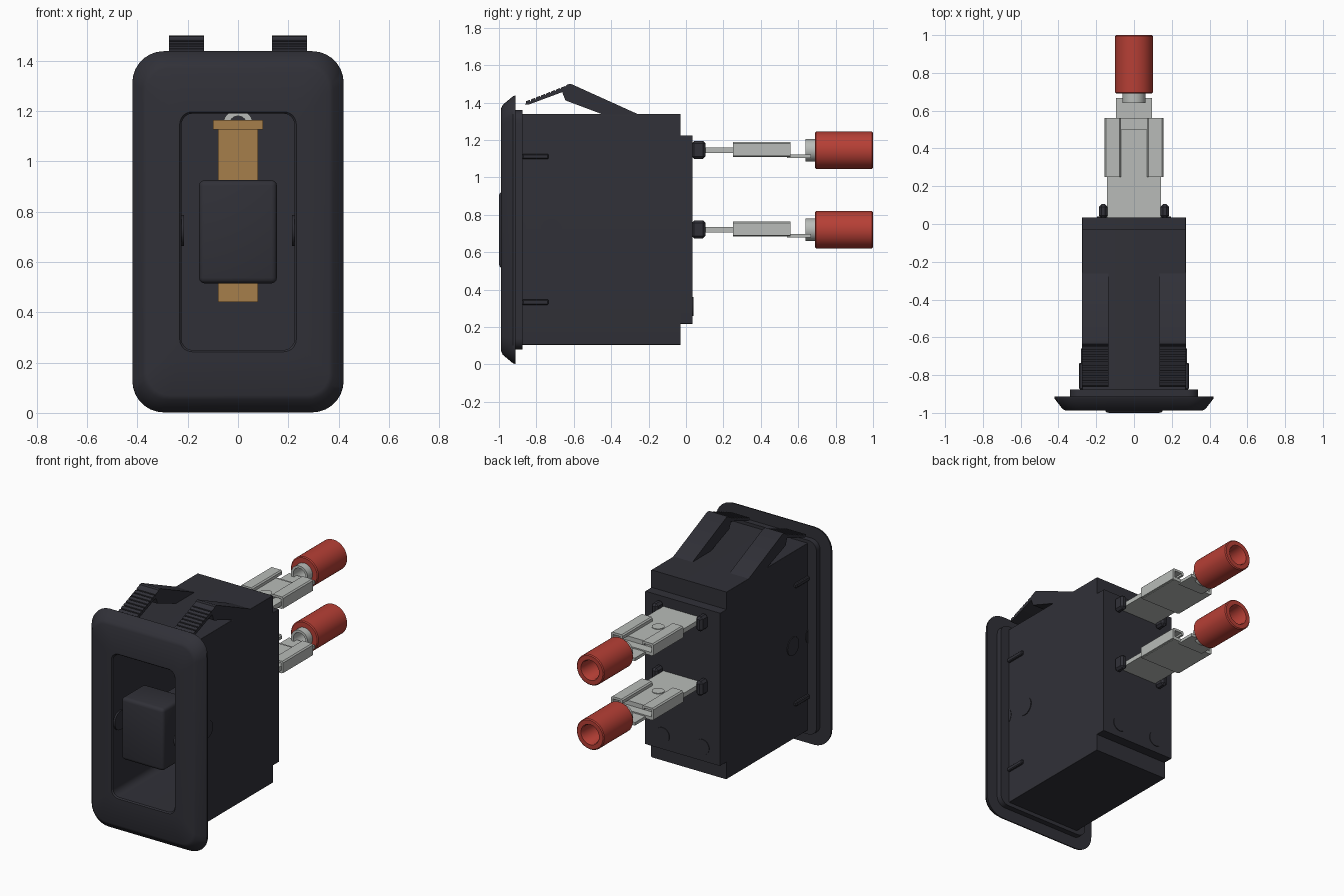
import bpy, bmesh, math
from mathutils import Matrix, Vector

cube = bpy.data.objects.get("Cube")
if cube:
    bpy.data.objects.remove(cube)


def material(name, rgb, rough=0.6):
    m = bpy.data.materials.new(name)
    m.use_nodes = True
    m.diffuse_color = (*rgb, 1)
    bsdf = m.node_tree.nodes["Principled BSDF"]
    bsdf.inputs["Base Color"].default_value = (*rgb, 1)
    bsdf.inputs["Roughness"].default_value = rough
    return m


BLACK = material("black plastic", (0.03, 0.03, 0.039))
RED = material("red sleeve", (0.47, 0.05, 0.036))
SILVER = material("tinned metal", (0.48, 0.5, 0.48))
BRONZE = material("bronze", (0.38, 0.21, 0.07))


def finish(name, bm, mat):
    bmesh.ops.recalc_face_normals(bm, faces=bm.faces[:])
    mesh = bpy.data.meshes.new(name)
    bm.to_mesh(mesh)
    bm.free()
    mesh.materials.append(mat)
    ob = bpy.data.objects.new(name, mesh)
    bpy.context.collection.objects.link(ob)
    bpy.ops.object.select_all(action="DESELECT")
    ob.select_set(True)
    bpy.context.view_layer.objects.active = ob
    bpy.ops.object.shade_smooth_by_angle(angle=math.radians(35))
    return ob


def box(name, x, y, z, mat, bevel=0, segments=1):
    """Box given by its (low, high) range on each axis."""
    bm = bmesh.new()
    bmesh.ops.create_cube(bm, size=1)
    for v in bm.verts:
        v.co = Vector([(r[0] + r[1]) / 2 + c * (r[1] - r[0]) for r, c in zip((x, y, z), v.co)])
    if bevel:
        bmesh.ops.bevel(bm, geom=bm.edges[:], offset=bevel, segments=segments,
                        profile=0.5, affect="EDGES")
    return finish(name, bm, mat)


def disc(name, center, radius, depth, axis, mat):
    """Short cylinder along the given axis."""
    bm = bmesh.new()
    turn = Vector((0, 0, 1)).rotation_difference(Vector(axis)).to_matrix().to_4x4()
    bmesh.ops.create_cone(bm, cap_ends=True, segments=32, radius1=radius, radius2=radius,
                          depth=depth, matrix=Matrix.Translation(center) @ turn)
    return finish(name, bm, mat)


def rounded_rect(half, low, high, radius, y):
    """Ring of points in the xz plane, the same count for every ring."""
    points = []
    corners = ((1, 1), (-1, 1), (-1, -1), (1, -1))
    for i, (sx, sz) in enumerate(corners):
        cx = sx * (half - radius)
        cz = high - radius if sz > 0 else low + radius
        for k in range(8):
            a = math.pi / 2 * (i + k / 7)
            points.append((cx + radius * math.cos(a), y, cz + radius * math.sin(a)))
    return points


def loft(name, rings, mat, closed=False, cap=False):
    bm = bmesh.new()
    loops = [[bm.verts.new(p) for p in ring] for ring in rings]
    pairs = list(zip(loops, loops[1:]))
    if closed:
        pairs.append((loops[-1], loops[0]))
    for a, b in pairs:
        for i in range(len(a)):
            j = (i + 1) % len(a)
            bm.faces.new((a[i], a[j], b[j], b[i]))
    if cap:
        bm.faces.new(loops[0])
        bm.faces.new(loops[-1])
    return finish(name, bm, mat)


def tube(name, profile, z, mat):
    """Closed (radius, y) profile turned about a y axis at height z."""
    rings = []
    for r, y in profile:
        rings.append([(r * math.cos(a), y, z + r * math.sin(a))
                      for a in (math.tau * k / 40 for k in range(40))])
    return loft(name, rings, mat, closed=True)


def extrude(name, points, axis, low, high, mat):
    """Flat outline extruded along x (points are y, z) or y (points are x, z)."""
    bm = bmesh.new()
    place = (lambda t, p: (t, p[0], p[1])) if axis == "x" else (lambda t, p: (p[0], t, p[1]))
    ends = [[bm.verts.new(place(t, p)) for p in points] for t in (low, high)]
    for end in ends:
        bm.faces.new(end)
    for i in range(len(points)):
        j = (i + 1) % len(points)
        bm.faces.new((ends[0][i], ends[0][j], ends[1][j], ends[1][i]))
    return finish(name, bm, mat)


# Bezel with chamfered rim, opening and stepped flange
loft("bezel", [
    rounded_rect(0.225, 0.25, 1.19, 0.045, -0.875),
    rounded_rect(0.225, 0.25, 1.19, 0.045, -0.98),
    rounded_rect(0.232, 0.243, 1.197, 0.05, -0.988),
    rounded_rect(0.362, 0.07, 1.37, 0.09, -0.988),
    rounded_rect(0.378, 0.052, 1.388, 0.1, -0.98),
    rounded_rect(0.42, 0.006, 1.434, 0.125, -0.925),
    rounded_rect(0.42, 0.002, 1.438, 0.125, -0.912),
    rounded_rect(0.34, 0.08, 1.36, 0.06, -0.912),
    rounded_rect(0.34, 0.08, 1.36, 0.06, -0.875),
], BLACK, closed=True)

# Hollow housing with a stepped back plate
loft("housing", [
    rounded_rect(0.225, 0.25, 1.19, 0.045, -0.1),
    rounded_rect(0.225, 0.25, 1.19, 0.045, -0.876),
    rounded_rect(0.275, 0.105, 1.34, 0.004, -0.876),
    rounded_rect(0.275, 0.105, 1.34, 0.004, -0.03),
    rounded_rect(0.274, 0.217, 1.225, 0.004, -0.03),
    rounded_rect(0.274, 0.217, 1.225, 0.004, 0.035),
], BLACK, cap=True)

# Rocker button and its stem
box("rocker_button", (-0.155, 0.155), (-1.0, -0.76), (0.515, 0.925), BLACK, 0.022, 3)
box("rocker_stem", (-0.1, 0.1), (-0.77, -0.1), (0.62, 0.82), BLACK)

for side, label in ((1, "left"), (-1, "right")):
    def span(a, b):
        return tuple(sorted((side * a, side * b)))

    # Pivot bosses, side marks and guide ribs
    disc(f"pivot_boss_{label}", (side * 0.246, -0.915, 0.725), 0.062, 0.064, (1, 0, 0), BLACK)
    disc(f"side_mark_{label}", (side * 0.276, -0.72, 0.72), 0.06, 0.008, (1, 0, 0), BLACK)
    for n, z in enumerate((0.333, 1.112)):
        box(f"guide_rib_{label}_{n}", span(0.27, 0.291), (-0.875, -0.735),
            (z - 0.014, z + 0.014), BLACK, 0.005)
    disc(f"back_mark_{label}", (side * 0.145, 0.036, 0.31), 0.05, 0.006, (0, 1, 0), BLACK)

    # Spring clip on top: sloped arm with a serrated thumb strip
    low, high = span(0.135, 0.275)
    extrude(f"clip_arm_{label}", [(-0.25, 1.335), (-0.615, 1.5), (-0.635, 1.497),
                                 (-0.665, 1.465), (-0.645, 1.412), (-0.44, 1.335)],
            "x", low, high, BLACK)
    strip = []
    for k in range(8):
        y, z = -0.655 - 0.027 * k, 1.483 - 0.0105 * k
        strip += [(y + 0.007, z + 0.005), (y - 0.012, z - 0.003), (y - 0.012, z - 0.014)]
    strip += [(-0.862, 1.39), (-0.84, 1.39), (-0.64, 1.464)]
    extrude(f"clip_teeth_{label}", strip, "x", low, high, BLACK)

# Two identical wire terminals
for z, label in ((1.145, "upper"), (0.72, "lower")):
    for side in (1, -1):
        x = sorted((side * 0.14, side * 0.186))
        box(f"{label}_terminal_guard_{'left' if side > 0 else 'right'}", x,
            (0.03, 0.105), (z - 0.046, z + 0.05), BLACK, 0.014)
        # Rolled edge locking the connector onto the blade
        edge = [(0.13, -0.035), (0.155, -0.03), (0.155, 0.037), (0.147, 0.045),
                (0.078, 0.045), (0.07, 0.037), (0.07, 0.018), (0.085, 0.018),
                (0.085, 0.03), (0.14, 0.03), (0.14, -0.02), (0.13, -0.02)]
        extrude(f"{label}_connector_edge_{'left' if side > 0 else 'right'}",
                [(side * px, z + pz) for px, pz in edge], "y", 0.25, 0.56, SILVER)
    box(f"{label}_connector_floor", (-0.145, 0.145), (0.25, 0.56), (z - 0.035, z - 0.014), SILVER)
    box(f"{label}_blade", (-0.142, 0.142), (0.03, 0.5), (z - 0.015, z + 0.015), SILVER)
    disc(f"{label}_lock_dimple", (0, 0.29, z + 0.015), 0.038, 0.008, (0, 0, 1), SILVER)
    box(f"{label}_neck", (-0.095, 0.095), (0.54, 0.668), (z - 0.042, z - 0.022), SILVER)
    tube(f"{label}_crimp_barrel", [(0.045, 0.64), (0.061, 0.64), (0.061, 0.8), (0.045, 0.8)],
         z, SILVER)
    tube(f"{label}_sleeve", [(0.06, 0.69), (0.094, 0.69), (0.1, 0.696), (0.1, 0.994),
                             (0.094, 1.0), (0.066, 1.0), (0.06, 0.99)], z, RED)
    # Contact inside the housing
    box(f"{label}_contact_tab", (-0.1, 0.1), (-0.26, -0.09), (z - 0.018, z + 0.02), BRONZE)
    box(f"{label}_contact_arm", (-0.08, 0.08), (-0.25, -0.23), (z - 0.28, z - 0.01), BRONZE)
    tube(f"{label}_contact_ring", [(0.035, -0.14), (0.06, -0.14), (0.06, -0.095),
                                   (0.035, -0.095)], z, SILVER)
